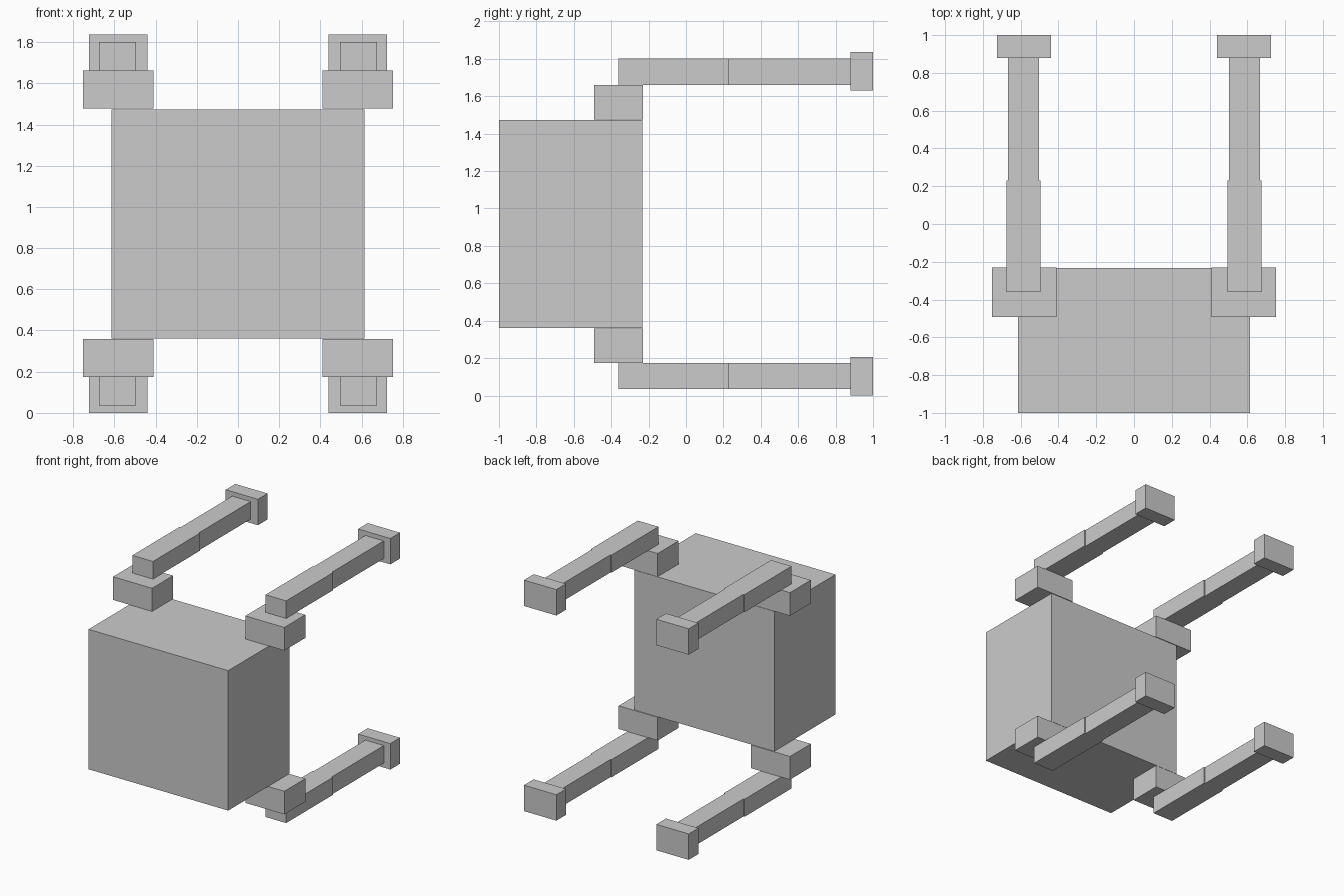
import bpy
import bmesh
from mathutils import Matrix, Vector

if "Cube" in bpy.data.objects:
    bpy.data.objects.remove(bpy.data.objects["Cube"])

MID_Z = 0.918  # the limbs mirror above and below this height


def box(name, x, y, z):
    """Box from (min, max) ranges on each axis."""
    lo, hi = Vector((x[0], y[0], z[0])), Vector((x[1], y[1], z[1]))
    bm = bmesh.new()
    bmesh.ops.create_cube(bm, size=1, matrix=Matrix.Diagonal((*(hi - lo), 1)))
    mesh = bpy.data.meshes.new(name)
    bm.to_mesh(mesh)
    bm.free()
    obj = bpy.data.objects.new(name, mesh)
    obj.location = (lo + hi) / 2
    bpy.context.collection.objects.link(obj)
    return obj


def mirrored(r, centre):
    return (2 * centre - r[1], 2 * centre - r[0])


# Main body block
box("body", (-0.614, 0.614), (-1.0, -0.232), (0.362, 1.474))

# Limb parts, given for the upper right corner
limb = {
    "hip": ((0.41, 0.753), (-0.493, -0.230), (1.477, 1.661)),
    "upper_leg": ((0.495, 0.676), (-0.361, 0.229), (1.661, 1.801)),
    "lower_leg": ((0.504, 0.666), (0.229, 0.879), (1.661, 1.801)),
    "foot": ((0.44, 0.724), (0.879, 1.0), (1.630, 1.836)),
}

# Four limbs, one per corner
for level in ("upper", "lower"):
    for side in ("right", "left"):
        for part, (x, y, z) in limb.items():
            box(f"{level}_{side}_{part}",
                x if side == "right" else mirrored(x, 0),
                y,
                z if level == "upper" else mirrored(z, MID_Z))
